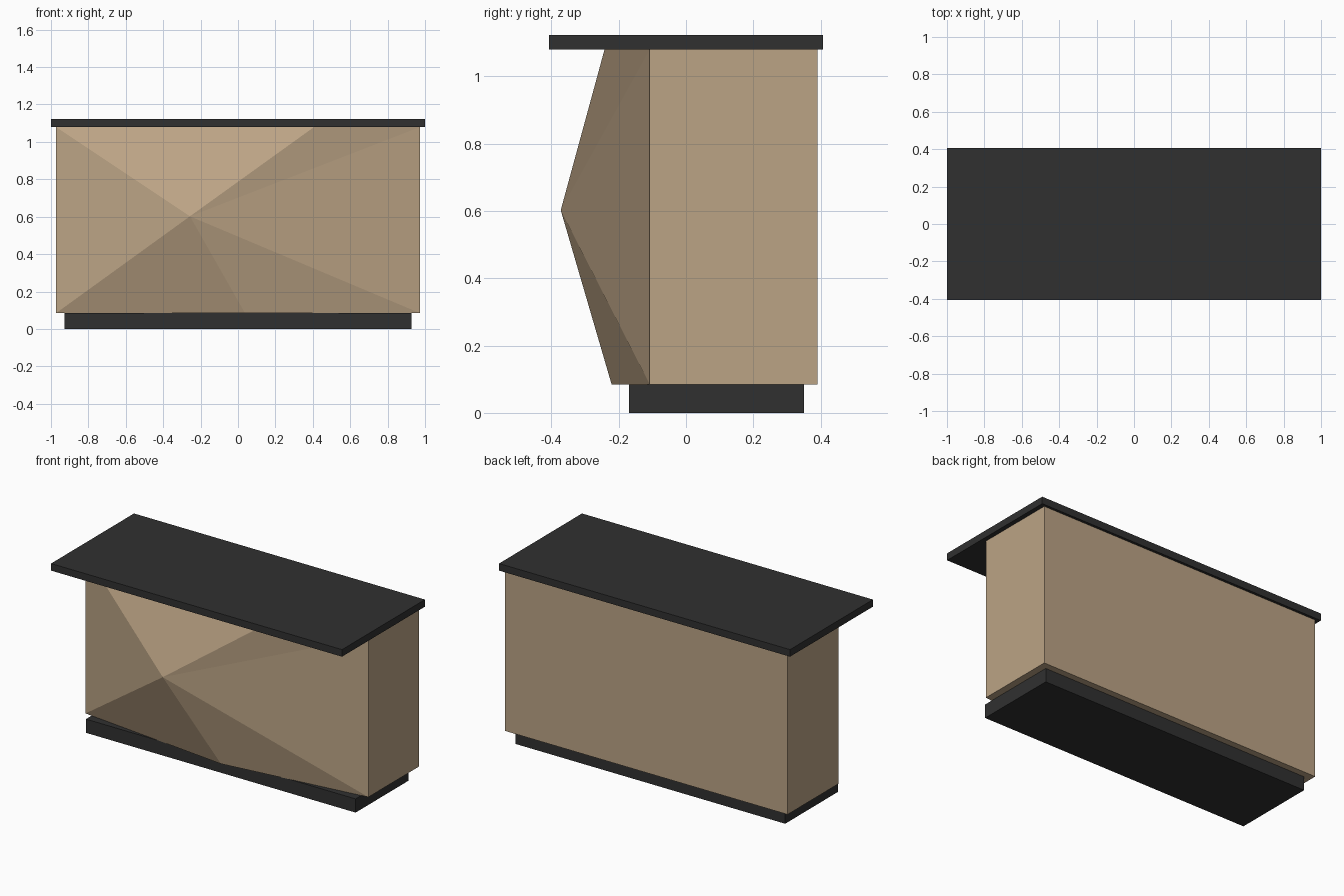
import bpy
import bmesh

if "Cube" in bpy.data.objects:
    bpy.data.objects.remove(bpy.data.objects["Cube"])


def material(name, rgb):
    m = bpy.data.materials.new(name)
    m.diffuse_color = (*rgb, 1)
    m.use_nodes = True
    m.node_tree.nodes["Principled BSDF"].inputs["Base Color"].default_value = m.diffuse_color
    return m


wood = material("tan_wood", (0.50, 0.37, 0.235))
black = material("black_laminate", (0.03, 0.03, 0.03))


def finish(name, bm, mat):
    bmesh.ops.recalc_face_normals(bm, faces=bm.faces)
    mesh = bpy.data.meshes.new(name)
    bm.to_mesh(mesh)
    bm.free()
    mesh.materials.append(mat)
    obj = bpy.data.objects.new(name, mesh)
    bpy.context.collection.objects.link(obj)
    return obj


def box(name, lo, hi, mat):
    bm = bmesh.new()
    bmesh.ops.create_cube(bm, size=1)
    for v in bm.verts:
        for i in range(3):
            v.co[i] = lo[i] if v.co[i] < 0 else hi[i]
    return finish(name, bm, mat)


# Slab top and recessed plinth
box("countertop", (-1, -0.407, 1.079), (1, 0.407, 1.123), black)
box("plinth", (-0.927, -0.169, 0), (0.927, 0.35, 0.085), black)

# Cabinet body: outlines of bottom and top, front facets fan out from one apex
W, BACK, CORNER = 0.972, 0.391, -0.108


def outline(bm, z, peak_x, peak_y):
    points = [(-W, BACK), (-W, CORNER), (peak_x, peak_y), (W, CORNER), (W, BACK)]
    return [bm.verts.new((x, y, z)) for x, y in points]


bm = bmesh.new()
bottom = outline(bm, 0.085, 0.037, -0.221)
top = outline(bm, 1.079, 0.406, -0.242)
apex = bm.verts.new((-0.257, -0.372, 0.602))
bm.faces.new(bottom)
bm.faces.new(top)
for i, j in ((0, 1), (3, 4), (4, 0)):
    bm.faces.new((bottom[i], bottom[j], top[j], top[i]))
rim = bottom[1:4] + top[3:0:-1]
for a, b in zip(rim, rim[1:] + rim[:1]):
    bm.faces.new((a, b, apex))
finish("faceted_body", bm, wood)
